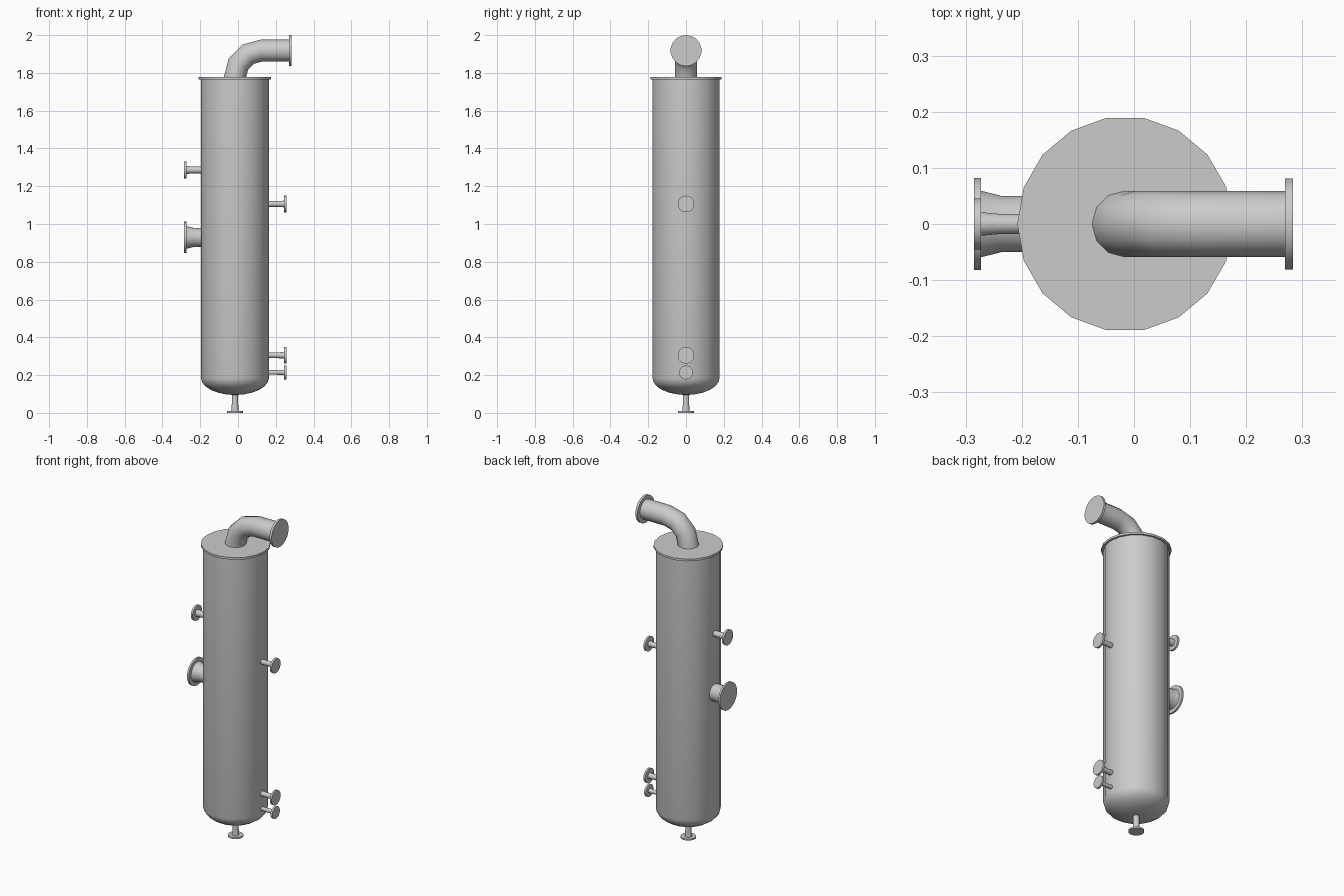
import bpy, bmesh, math
from mathutils import Matrix, Vector

if "Cube" in bpy.data.objects:
    bpy.data.objects.remove(bpy.data.objects["Cube"])

CX = -0.016          # vessel axis position in x
RAD = math.radians


def frame(pos, tilt):
    """Ring frame: local z turned by tilt degrees about the y axis."""
    return Matrix.Translation(pos) @ Matrix.Rotation(RAD(tilt), 4, 'Y')


def loft(name, rings, sides):
    """Skin a list of (frame, radius) circles and cap both ends."""
    bm = bmesh.new()
    loops = []
    for mat, r in rings:
        loops.append([bm.verts.new(mat @ Vector((r * math.cos(2 * math.pi * i / sides),
                                                 r * math.sin(2 * math.pi * i / sides), 0)))
                      for i in range(sides)])
    for a, b in zip(loops, loops[1:]):
        for i in range(sides):
            j = (i + 1) % sides
            bm.faces.new((a[i], a[j], b[j], b[i]))
    bm.faces.new(loops[0][::-1])
    bm.faces.new(loops[-1])
    bmesh.ops.recalc_face_normals(bm, faces=bm.faces)
    mesh = bpy.data.meshes.new(name)
    bm.to_mesh(mesh)
    bm.free()
    ob = bpy.data.objects.new(name, mesh)
    bpy.context.collection.objects.link(ob)
    bpy.ops.object.select_all(action='DESELECT')
    ob.select_set(True)
    bpy.context.view_layer.objects.active = ob
    bpy.ops.object.shade_smooth_by_angle(angle=RAD(40))
    return ob


def lathe(name, profile, origin, tilt=0, sides=18):
    """Revolve (radius, distance) points around the tilted axis from origin."""
    base = frame(origin, tilt)
    return loft(name, [(base @ Matrix.Translation((0, 0, d)), r) for r, d in profile], sides)


def nozzle(name, origin, tilt, length, pipe_r, flange_r, thick=0.012):
    """Short pipe, tapered weld neck and blind flange."""
    face = length - thick
    lathe(name, [(pipe_r, 0), (pipe_r, face - 0.036), (pipe_r * 1.18, face),
                 (flange_r, face), (flange_r, length)], origin, tilt)


# Shell with a 2:1 elliptical bottom head
head = [(0.18 * math.sin(RAD(a)), 0.185 - 0.09 * math.cos(RAD(a)))
        for a in (3, 15, 30, 45, 60, 75, 90)]
lathe("vessel_shell", head + [(0.18, 1.767)], (CX, 0, 0))

# Flat cover plate
lathe("cover_plate", [(0.192, 1.766), (0.192, 1.779)], (CX, 0, 0))

# Outlet elbow: three-segment bend, then a straight run to the flange
R, zc = 0.14, 1.778
bend = [(frame((CX + R - R * math.cos(RAD(a)), 0, zc + R * math.sin(RAD(a))), a), 0.059)
        for a in (0, 30, 60, 90)]
loft("outlet_elbow", bend + [(frame((0.27, 0, zc + R), 90), 0.059)], 12)
lathe("outlet_flange", [(0.082, 0), (0.082, 0.014)], (0.269, 0, zc + R), 90)

# Side nozzles: name, side, height, reach in x, pipe radius, flange radius
for name, side, z, reach, pr, fr in (
        ("upper_left_nozzle", -1, 1.286, 0.285, 0.018, 0.046),
        ("inlet_nozzle", -1, 0.929, 0.285, 0.051, 0.083),
        ("upper_right_nozzle", 1, 1.106, 0.256, 0.015, 0.044),
        ("lower_right_nozzle", 1, 0.305, 0.256, 0.015, 0.044),
        ("bottom_right_nozzle", 1, 0.214, 0.256, 0.012, 0.037)):
    start = CX + side * 0.176
    nozzle(name, (start, 0, z), side * 90, abs(side * reach - start), pr, fr)

# Drain nozzle under the head
nozzle("drain_nozzle", (CX, 0, 0.098), 180, 0.098, 0.017, 0.043, 0.009)
